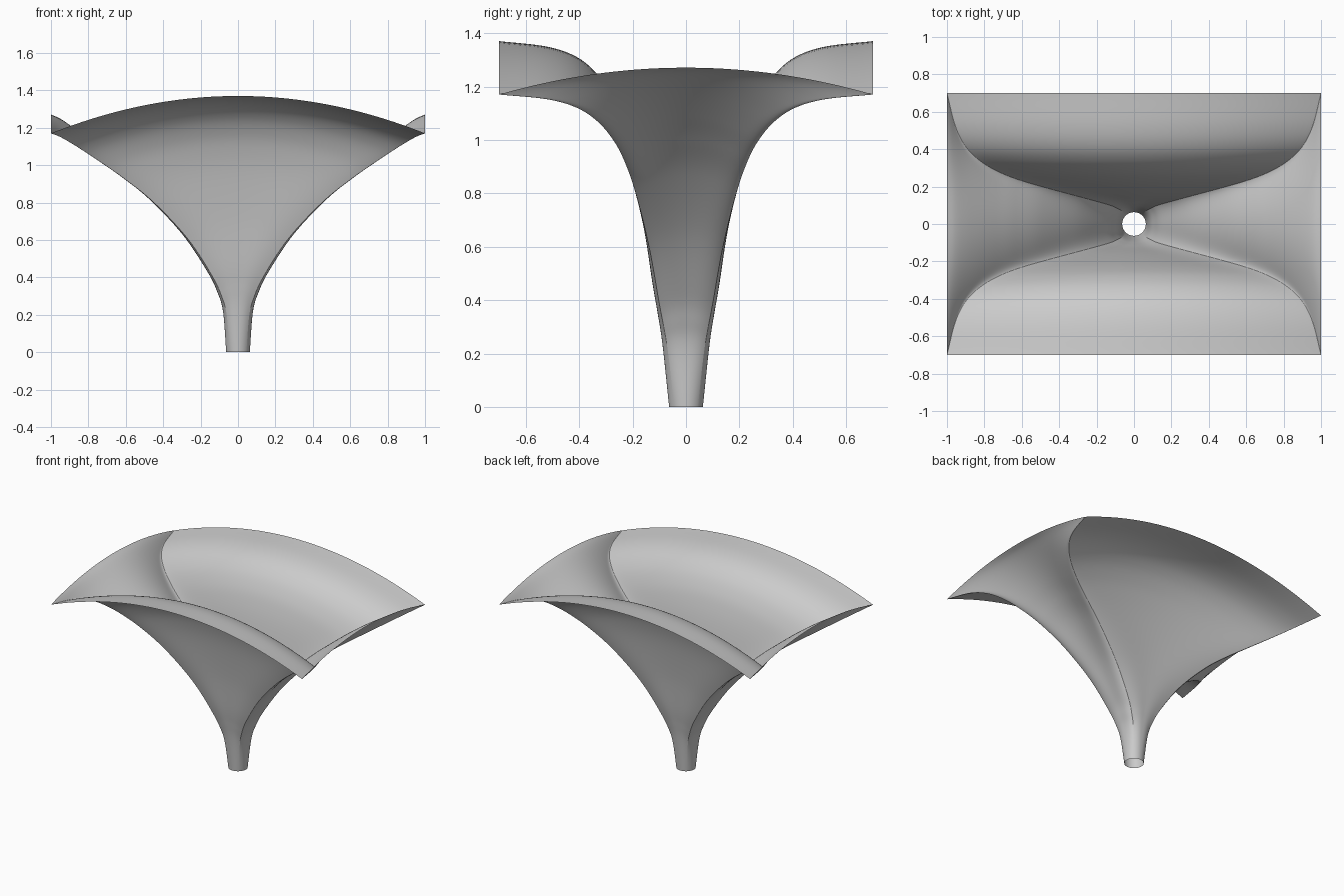
import bpy, bmesh, math
from mathutils import Vector

if "Cube" in bpy.data.objects:
    bpy.data.objects.remove(bpy.data.objects["Cube"])

# Half width, half depth and height of the sections, from the foot to the rim
RIB = [Vector(p) for p in (
    (.063, .063, 0), (.08, .088, .2), (.112, .106, .3), (.165, .126, .4),
    (.305, .16, .6), (.49, .205, .8), (.63, .243, .92), (.735, .282, 1),
    (.83, .338, 1.07), (.905, .415, 1.122), (.957, .525, 1.153), (1, .7, 1.17))]
STEPS = 8       # rows between two sections
SIDE = 48       # columns on each of the four panels
ARCH_LONG, ARCH_SHORT = .171, .086


def smooth_path(points, steps):
    """Catmull-Rom path through the points."""
    ext = [points[0] * 2 - points[1]] + points + [points[-1] * 2 - points[-2]]
    path = []
    for a, b, c, d in zip(ext, ext[1:], ext[2:], ext[3:]):
        for i in range(steps):
            t = i / steps
            path.append(b + (c - a) * t / 2 + (a * 2 - b * 5 + c * 4 - d) * t**2 / 2
                        + (b * 3 - a - c * 3 + d) * t**3 / 2)
    return path + [points[-1]]


def section(rib):
    """Closed ring: a superellipse, round at the foot and square at the rim."""
    power = 2 / max(1 - rib.z / RIB[-1].z, .001) ** 1.2
    ring = []
    for panel in range(4):
        arch = ARCH_LONG if panel % 2 == 0 else ARCH_SHORT
        turn = panel * math.pi / 2
        for i in range(SIDE):
            # columns crowd towards the corners
            s = math.sin((i / SIDE - .5) * math.pi)
            p = Vector((s, -1)) / (abs(s) ** power + 1) ** (1 / power)
            x = p.x * math.cos(turn) - p.y * math.sin(turn)
            y = p.x * math.sin(turn) + p.y * math.cos(turn)
            ring.append((x * rib.x, y * rib.y, rib.z * (1 + arch * (1 - s * s))))
    return ring


# Open shell lofted through the sections
bm = bmesh.new()
rings = [[bm.verts.new(p) for p in section(rib)] for rib in smooth_path(RIB, STEPS)]
for low, high in zip(rings, rings[1:]):
    n = len(low)
    for i in range(n):
        j = (i + 1) % n
        bm.faces.new((low[i], low[j], high[j], high[i]))
mesh = bpy.data.meshes.new("flared_shell")
bm.to_mesh(mesh)
bm.free()
shell = bpy.data.objects.new("flared_shell", mesh)
bpy.context.collection.objects.link(shell)

# Single grey finish
grey = bpy.data.materials.new("light_grey")
grey.use_nodes = True
colour = (.6, .6, .6, 1)
grey.diffuse_color = colour
grey.node_tree.nodes["Principled BSDF"].inputs["Base Color"].default_value = colour
mesh.materials.append(grey)

# Smooth all over, with softly rounded ribs
mesh.shade_smooth()
